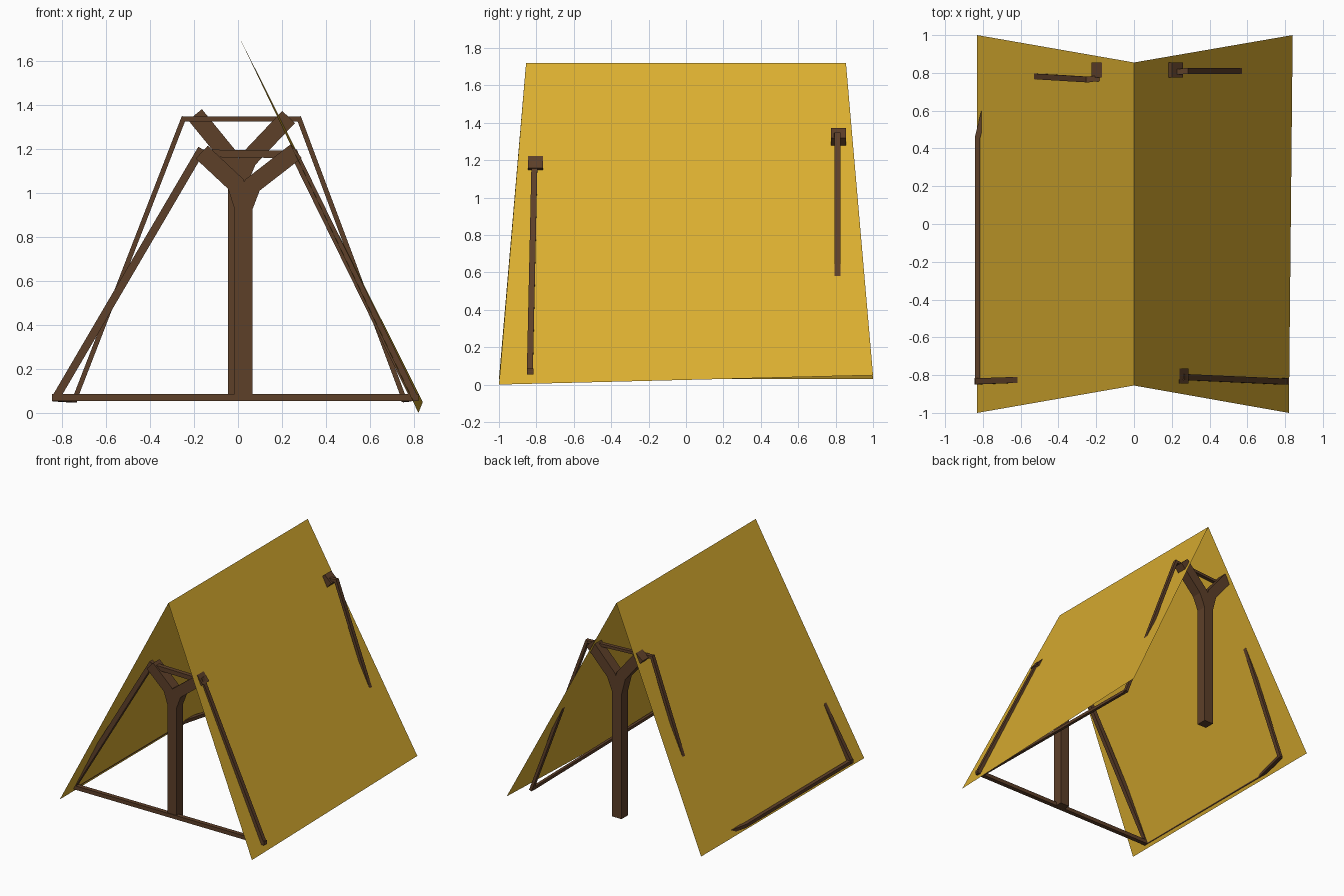
import bpy
from mathutils import Vector

if "Cube" in bpy.data.objects:
    bpy.data.objects.remove(bpy.data.objects["Cube"])


def material(name, color):
    m = bpy.data.materials.new(name)
    m.diffuse_color = (*color, 1)
    m.use_nodes = True
    m.node_tree.nodes["Principled BSDF"].inputs["Base Color"].default_value = m.diffuse_color
    return m


CANVAS = material("canvas", (0.70, 0.42, 0.03))
WOOD = material("wood", (0.11, 0.05, 0.022))


def add(name, verts, faces, mat):
    me = bpy.data.meshes.new(name)
    me.from_pydata(verts, [], faces)
    me.materials.append(mat)
    ob = bpy.data.objects.new(name, me)
    bpy.context.scene.collection.objects.link(ob)
    return ob


def beam(name, path, w, d, ref=(0, 1, 0)):
    """Mitred rectangular bar along a path: w across, d along the ref axis."""
    pts = [Vector(p) for p in path]
    ref = Vector(ref)
    verts, faces = [], []
    for i, p in enumerate(pts):
        a = (p - pts[i - 1]).normalized() if i else None
        b = (pts[i + 1] - p).normalized() if i < len(pts) - 1 else None
        t = ((a or b) + (b or a)).normalized()
        miter = 1 / max(0.5, t.dot(a or b))
        side = t.cross(ref).normalized()
        up = side.cross(t).normalized()
        for sx, sy in ((-1, -1), (1, -1), (1, 1), (-1, 1)):
            verts.append(p + side * sx * w / 2 * miter + up * sy * d / 2)
    for i in range(len(pts) - 1):
        for k in range(4):
            j = (k + 1) % 4
            faces.append((4 * i + k, 4 * i + j, 4 * i + 4 + j, 4 * i + 4 + k))
    n = len(verts)
    faces += [(3, 2, 1, 0), (n - 4, n - 3, n - 2, n - 1)]
    return add(name, verts, faces, WOOD)


# Canvas sheet folded over the ridge
add("canvas_sheet",
    [(0, -0.855, 1.72), (0, 0.855, 1.72), (0.82, -1, 0), (0.84, 1, 0.05),
     (-0.83, -1, 0.03), (-0.83, 1, 0.03)],
    [(0, 2, 3, 1), (0, 1, 5, 4)], CANVAS)


# Forked posts: trunk and left arm in one bar, right arm in another
def forked_post(name, x, y, base, left, right):
    def p(q):
        return (q[0], y, q[1])
    foot, neck = (x, y, 0.055), (x, y, base)
    beam(name + "_post", [foot, neck, p(left[0]), p(left[1])], 0.08, 0.08)
    beam(name + "_fork_arm", [neck, p(right[0]), p(right[1])], 0.08, 0.08)


forked_post("front", 0.025, -0.805, 0.93,
            [(-0.01, 1.04), (-0.165, 1.185)], [(0.065, 1.035), (0.265, 1.19)])
forked_post("back", -0.005, 0.815, 1.03,
            [(-0.04, 1.165), (-0.195, 1.355)], [(0.045, 1.15), (0.23, 1.345)])

# Front frame
beam("front_left_pole", [(-0.165, -0.81, 1.2), (-0.83, -0.833, 0.065)], 0.036, 0.032)
beam("front_right_pole", [(0.25, -0.81, 1.19), (0.805, -0.835, 0.06)], 0.036, 0.032)
beam("front_top_bar", [(-0.17, -0.815, 1.18), (0.25, -0.815, 1.175)], 0.034, 0.034)
beam("front_ground_bar", [(-0.845, -0.833, 0.07), (0.82, -0.833, 0.07)], 0.03, 0.034)

# Back frame, thinner
beam("back_left_pole", [(-0.245, 0.765, 1.345), (-0.745, 0.795, 0.055)], 0.022, 0.03)
beam("back_right_pole", [(0.275, 0.81, 1.345), (0.76, 0.81, 0.05)], 0.022, 0.03)
beam("back_top_bar", [(-0.255, 0.765, 1.335), (0.285, 0.81, 1.335)], 0.022, 0.03)

# Side bars along the ground
beam("left_ground_bar", [(-0.828, -0.84, 0.068), (-0.828, 0.46, 0.065), (-0.745, 0.8, 0.06)],
     0.028, 0.026, (0, 0, 1))
beam("right_ground_bar", [(0.775, -0.83, 0.063), (0.755, 0.815, 0.06)],
     0.022, 0.022, (0, 0, 1))
